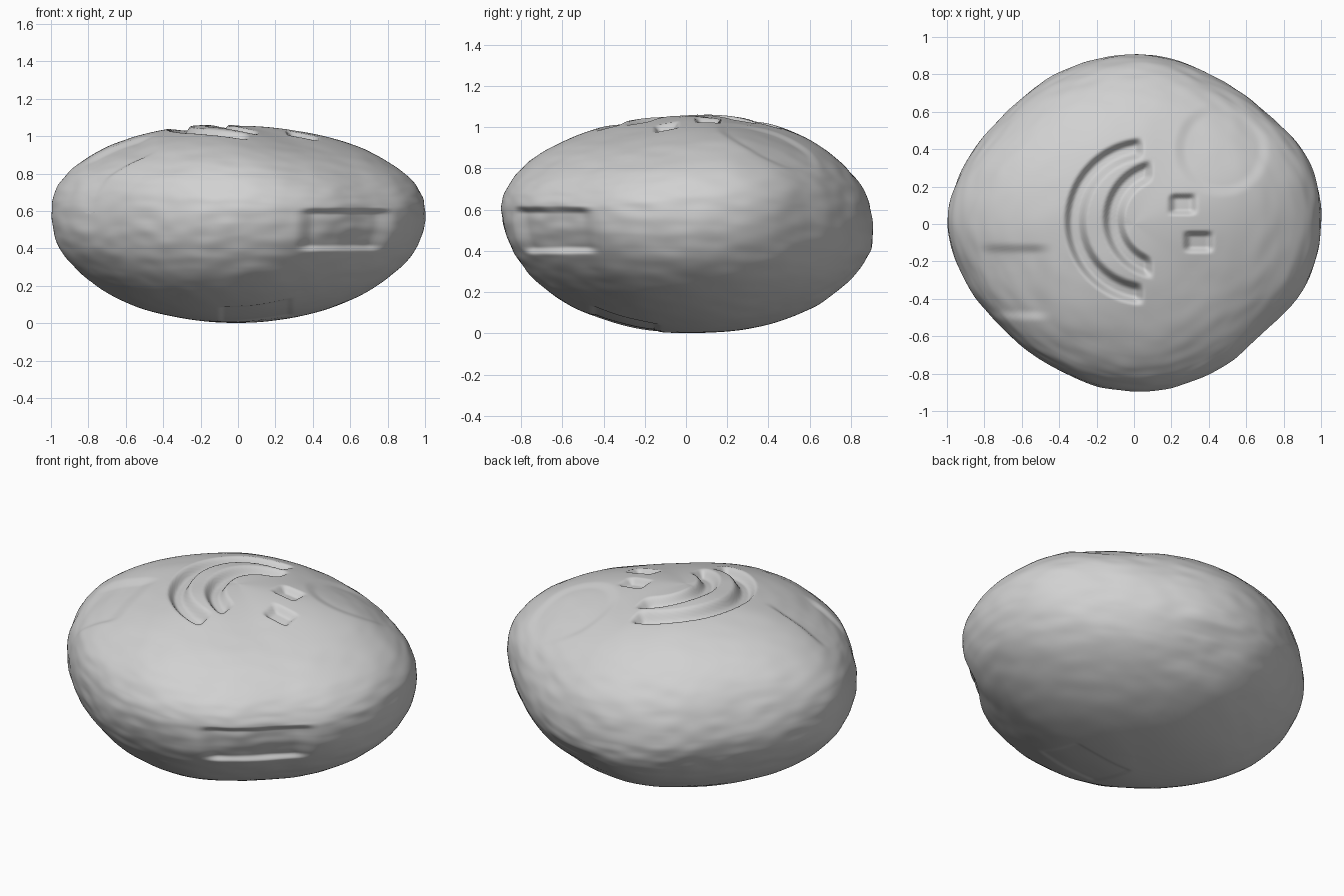
import bpy
import bmesh
from math import atan2, asin, cos, sin, pi, hypot, degrees
from mathutils import Vector, noise

cube = bpy.data.objects.get("Cube")
if cube:
    bpy.data.objects.remove(cube, do_unlink=True)

# plan radius every 20 degrees, counter-clockwise from +x
PLAN = [1.0, .99, .925, .895, .905, .905, .90, .905, .955,
        1.0, .95, .90, .88, .885, .90, .90, .91, .97]
TOP = 1.055


def smooth(a, b, x):
    t = min(max((x - a) / (b - a), 0), 1)
    return t * t * (3 - 2 * t)


def plan_radius(angle):
    """Smooth closed interpolation of the plan outline."""
    t = (degrees(angle) % 360) / 20
    i, f = int(t), t - int(t)
    p, a, b, q = (PLAN[(i + k) % len(PLAN)] for k in (-1, 0, 1, 2))
    return a + .5 * f * (b - p + f * (2 * p - 5 * a + 4 * b - q + f * (3 * (a - b) + q - p)))


def box(u, v, u0, u1, v0, v1, eu, ev):
    """Rectangular mask with its own edge softness along u and v."""
    def band(x, lo, hi, e):
        return smooth(lo - e, lo + e, x) * smooth(hi + e, hi - e, x)
    return band(u, u0, u1, eu) * band(v, v0, v1, ev)


def groove(x, y, cx, cy, radius, width, end_x):
    """Arc-shaped mask that opens towards +x."""
    off = abs(hypot(x - cx, y - cy) - radius)
    return smooth(width / 2 + .025, width / 2 - .025, off) * smooth(end_x + .03, end_x - .03, x)


def top_carving(x, y):
    # curved mouth grooves, two eye pits and two shallow worn patches
    cut = .055 * groove(x, y, .075, .015, .39, .08, .03)
    cut += .05 * groove(x, y, .155, .025, .265, .08, .08)
    cut += .035 * box(x, y, .20, .32, .06, .15, .025, .02)
    cut += .035 * box(x, y, .28, .41, -.14, -.05, .025, .02)
    cut += .012 * smooth(.26, .19, hypot(x - .47, y - .40))
    cut += .02 * box(x, y, -.80, -.48, -.49, -.13, .06, .03)
    return cut


def side_carving(angle, z):
    # framed recess on the front left and a shallower one low on the back
    deg = degrees(angle)
    cut = .03 * box(deg, z, -66, -31, .40, .60, 4, .02)
    cut += .02 * box(deg, z, 68, 90, .18, .36, 9, .04)
    return cut


def stone_point(d):
    angle = atan2(d.y, d.x)
    lat = asin(max(-1, min(1, d.z)))
    back = max(0, sin(angle)) ** 2
    waist = .59 - .10 * back
    radius = plan_radius(angle) * cos(lat)
    # one diagonal is fuller than the other
    fuller = sin(2 * angle)
    # shoulder raised at the back right, sloping away to the front left
    lean = cos(angle - 3 * pi / 4) ** 3 * abs(sin(2 * lat))
    if lat > 0:
        z = waist + (TOP - waist) * sin(lat) ** (.94 - .06 * fuller) + .04 * lean
    else:
        z = waist - waist * sin(-lat) ** (1 - .04 * fuller) - .015 * lean
    # weathered, lumpy surface
    rough = noise.noise(d * 2.5) * .01
    rough += noise.noise(Vector((d.x, d.y, d.z * 1.4)) * 7) * .005 * cos(lat)
    radius += rough * cos(lat) - side_carving(angle, z)
    x, y = radius * cos(angle), radius * sin(angle)
    if lat > 0:
        z -= top_carving(x, y)
    else:
        z += .008 * box(x, y, -.09, .28, -.45, -.14, .02, .02)
    z += rough * .6 * sin(lat)
    return Vector((x, y, max(z, 0)))


# carved stone body
bm = bmesh.new()
bmesh.ops.create_uvsphere(bm, u_segments=288, v_segments=240, radius=1)
for v in bm.verts:
    v.co = stone_point(v.co.normalized())
bmesh.ops.recalc_face_normals(bm, faces=bm.faces)
mesh = bpy.data.meshes.new("carved_stone")
bm.to_mesh(mesh)
bm.free()
stone = bpy.data.objects.new("carved_stone", mesh)
bpy.context.collection.objects.link(stone)

# single pale grey material
grey = bpy.data.materials.new("pale_grey_stone")
grey.use_nodes = True
grey.diffuse_color = (.64, .64, .64, 1)
grey.node_tree.nodes["Principled BSDF"].inputs["Base Color"].default_value = (.64, .64, .64, 1)
mesh.materials.append(grey)

bpy.context.view_layer.objects.active = stone
stone.select_set(True)
bpy.ops.object.shade_smooth_by_angle(angle=pi / 3)
